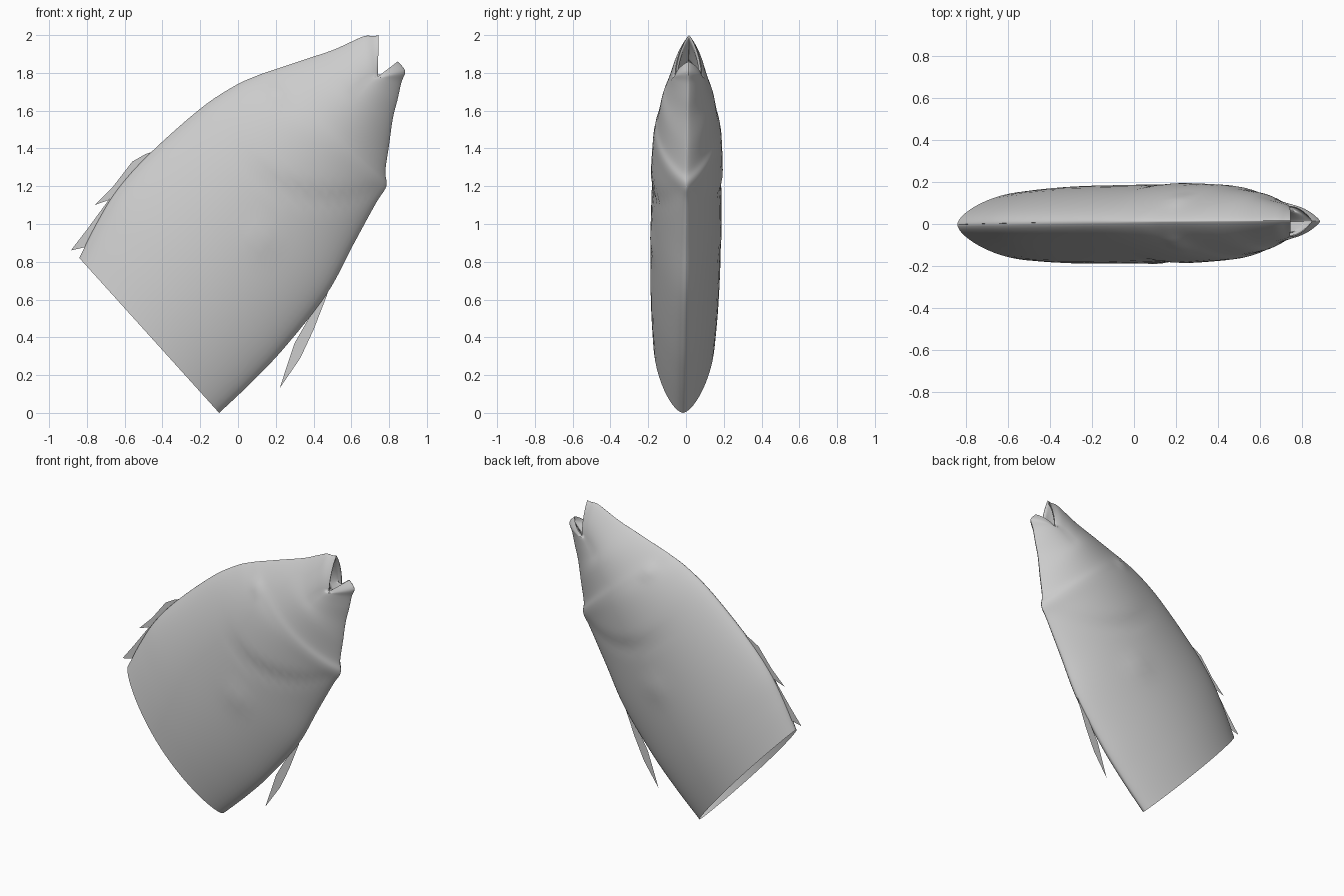
import bpy, math

if "Cube" in bpy.data.objects:
    bpy.data.objects.remove(bpy.data.objects["Cube"])

# Body stations: dorsal x,z | ventral x,z | backward bend of mid point x,z | half width | fullness
BODY = [
    (-.84, .82, -.10, .00, 0, 0, .165, .60),
    (-.75, 1.0, .07, .16, 0, 0, .178, .60),
    (-.64, 1.18, .25, .35, 0, 0, .185, .60),
    (-.47, 1.37, .47, .63, 0, 0, .186, .62),
    (-.20, 1.61, .61, .89, 0, 0, .184, .66),
    (-.02, 1.73, .73, 1.11, 0, 0, .180, .72),
    (.10, 1.785, .785, 1.20, 0, 0, .172, .78),
    (.20, 1.82, .78, 1.28, 0, 0, .157, .80),
    (.35, 1.87, .80, 1.42, 0, 0, .138, .80),
    (.50, 1.92, .82, 1.56, -.04, -.04, .115, .80),
    (.60, 1.965, .845, 1.66, -.06, -.07, .098, .80),
    (.67, 1.995, .865, 1.75, -.06, -.10, .085, .80),
    (.72, 1.995, .885, 1.81, -.07, -.13, .076, .80),
    (.745, 2.0, .845, 1.86, -.055, -.15, .068, .80),
]
# Mouth lining: continues from the lip rim back into the throat
MOUTH = [
    BODY[-1],
    (.735, 1.975, .845, 1.825, -.06, -.125, .056, .80),
    (.68, 1.94, .80, 1.77, -.03, -.06, .055, .80),
    (.58, 1.86, .72, 1.68, 0, 0, .05, .80),
]
N = 28  # points from back to belly


def catmull(a, b, c, d, t):
    return [.5 * (2*q + (r-p)*t + (2*p-5*q+4*r-s)*t*t + (3*q-p-3*r+s)*t**3)
            for p, q, r, s in zip(a, b, c, d)]


def resample(rows, steps):
    out = []
    for i in range(len(rows) - 1):
        a, d = rows[max(i-1, 0)], rows[min(i+2, len(rows)-1)]
        out += [catmull(a, rows[i], rows[i+1], d, k/steps) for k in range(steps)]
    return out + [list(rows[-1])]


def lean(z):
    return .016 * (z - 1)


def relief(x, z):
    """Eye, gill cover and pectoral bumps on the flank."""
    g = lambda cx, cz, r: math.exp(-((x-cx)**2 + (z-cz)**2) / r**2)
    gill = .6 - math.hypot(x - .5, z - 1.75)
    fade = 1 / (1 + math.exp(-(x - .1) / .06))
    step = 1 / (1 + math.exp(-gill / .02)) * math.exp(-max(gill, 0) / .25)
    return (.022*g(.20, 1.69, .045) + .010*g(.12, .92, .08)
            + fade*(.010*step - .008*math.exp(-((gill + .02)/.04)**2)))


def ring(row, bumps):
    dx, dz, vx, vz, bx, bz, w, e = row
    side = []
    for k in range(N + 1):
        t = (1 - math.cos(math.pi * k / N)) / 2
        f = max(math.sin(math.pi * t), 0) ** e if 0 < k < N else 0
        bend = 1 - abs(2*t - 1)
        x, z = dx + (vx-dx)*t + bx*bend, dz + (vz-dz)*t + bz*bend
        side.append((x, f*(w + (relief(x, z) if bumps else 0)), z))
    full = side + [(x, -y, z) for x, y, z in side[-2:0:-1]]
    return [(x, y + lean(z), z) for x, y, z in full]


def add_mesh(name, verts, faces, smooth=True):
    me = bpy.data.meshes.new(name)
    me.from_pydata(verts, [], faces)
    for p in me.polygons:
        p.use_smooth = smooth
    ob = bpy.data.objects.new(name, me)
    bpy.context.collection.objects.link(ob)
    return ob


def loft(name, rows, steps, bumps=False, close=False):
    rings = [ring(r, bumps) for r in resample(rows, steps)]
    m = len(rings[0])
    faces = [(i*m + k, (i+1)*m + k, (i+1)*m + (k+1) % m, i*m + (k+1) % m)
             for i in range(len(rings)-1) for k in range(m)]
    if close:
        faces.append(tuple(range((len(rings)-1)*m, len(rings)*m)))
    return add_mesh(name, [v for r in rings for v in r], faces)


def fin(name, outline):
    add_mesh(name, [(x, lean(z), z) for x, z in outline],
             [tuple(range(len(outline)))], smooth=False)


# Fish front half, open at the straight cut
loft("fish_body", BODY, 6, bumps=True)
loft("mouth_lining", MOUTH, 4, close=True)

# Ragged fins
fin("dorsal_fin_front", [(-.46, 1.38), (-.49, 1.37), (-.56, 1.33), (-.66, 1.20),
                         (-.76, 1.10), (-.69, 1.125), (-.62, 1.18)])
fin("dorsal_fin_rear", [(-.64, 1.18), (-.69, 1.12), (-.80, .97), (-.885, .86),
                        (-.84, .87), (-.80, .88), (-.72, 1.04)])
fin("belly_fin", [(.48, .66), (.38, .51), (.30, .37), (.22, .13), (.33, .29),
                  (.40, .44), (.47, .62)])
